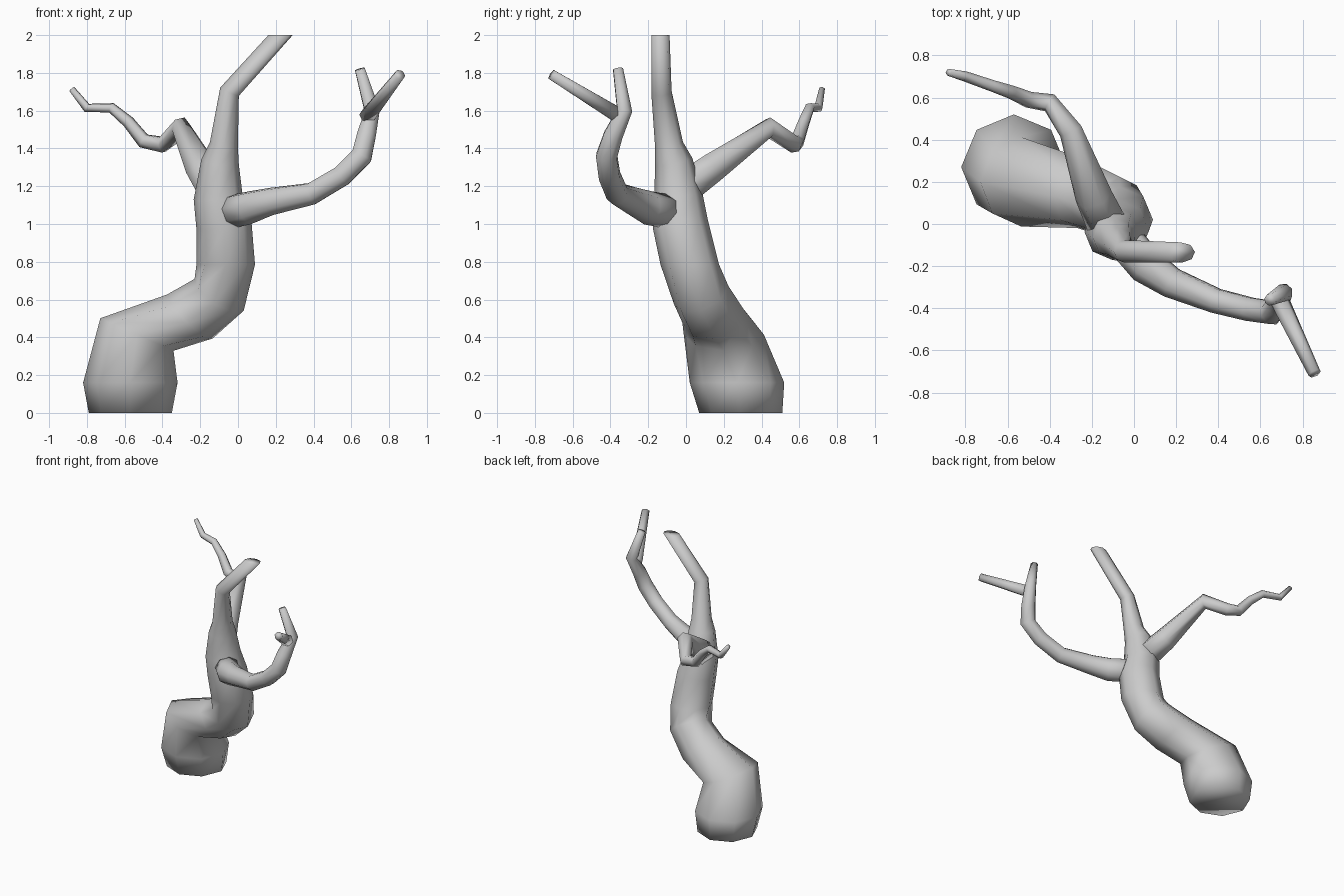
import bpy, bmesh, math
from mathutils import Vector

cube = bpy.data.objects.get("Cube")
if cube:
    bpy.data.objects.remove(cube, do_unlink=True)

# One plain grey for the whole tree
bark = bpy.data.materials.new("grey_bark")
bark.use_nodes = True
colour = (0.6, 0.6, 0.6, 1)
bark.diffuse_color = colour
bark.node_tree.nodes["Principled BSDF"].inputs["Base Color"].default_value = colour


def limb(name, path, sides, tilts={}, flat_top=False):
    """Sweep rings along (x, y, z, radius) points; tilts overrides ring normals."""
    points = [Vector(p[:3]) for p in path]
    steps = [(b - a).normalized() for a, b in zip(points, points[1:])]
    bm = bmesh.new()
    rings = []
    side = Vector((1, 0, 0))
    for i, centre in enumerate(points):
        before, after = steps[max(i - 1, 0)], steps[min(i, len(steps) - 1)]
        normal = Vector(tilts.get(i, before + after)).normalized()
        side = (side - normal * side.dot(normal)).normalized()
        up = normal.cross(side)
        ring = []
        for k in range(sides):
            a = math.tau * k / sides
            ring.append(bm.verts.new(centre + path[i][3] * (side * math.cos(a) + up * math.sin(a))))
        rings.append(ring)
    # Cut the end level by sliding its ring along the last segment
    if flat_top:
        d = steps[-1]
        for v in rings[-1]:
            v.co += d * ((points[-1].z - v.co.z) / d.z)
    for low, high in zip(rings, rings[1:]):
        for k in range(sides):
            n = (k + 1) % sides
            bm.faces.new((low[k], low[n], high[n], high[k]))
    bm.faces.new(rings[0][::-1])
    bm.faces.new(rings[-1])
    mesh = bpy.data.meshes.new(name)
    bm.to_mesh(mesh)
    bm.free()
    mesh.materials.append(bark)
    mesh.shade_smooth()
    obj = bpy.data.objects.new(name, mesh)
    bpy.context.collection.objects.link(obj)
    return obj


# Bulbous base, leaning trunk and the bent top
limb("trunk", [
    (-0.57, 0.29, 0, 0.22), (-0.57, 0.27, 0.16, 0.25), (-0.535, 0.2, 0.415, 0.212),
    (-0.255, 0.145, 0.51, 0.168), (-0.1, 0.08, 0.625, 0.155), (-0.065, 0.02, 0.785, 0.155),
    (-0.075, -0.03, 1.0, 0.147), (-0.105, -0.04, 1.14, 0.13), (-0.095, -0.065, 1.33, 0.1),
    (-0.075, -0.09, 1.42, 0.075), (-0.045, -0.13, 1.7, 0.054), (0.225, -0.135, 2.0, 0.048),
], 8, {0: (0, 0, 1), 1: (0, 0, 1), 2: (0.4, 0, 0.9), 3: (0.7, -0.2, 0.7), 5: (0, 0, 1)}, True)

# Long branch sweeping out and up on the left
limb("left_branch", [
    (-0.06, -0.06, 1.06, 0.09), (0.06, -0.2, 1.085, 0.09), (0.18, -0.28, 1.12, 0.075),
    (0.39, -0.365, 1.16, 0.062), (0.55, -0.405, 1.255, 0.06), (0.655, -0.42, 1.36, 0.06),
    (0.68, -0.385, 1.47, 0.054), (0.71, -0.325, 1.6, 0.043), (0.645, -0.36, 1.82, 0.028),
], 8)

# Forward twig forking from the long branch
limb("left_twig", [(0.685, -0.35, 1.57, 0.047), (0.857, -0.71, 1.79, 0.031)], 6)

# Crooked branch at the back right
limb("right_branch", [
    (-0.12, -0.02, 1.18, 0.1), (-0.19, 0.13, 1.29, 0.09), (-0.3, 0.44, 1.51, 0.057),
    (-0.4, 0.575, 1.42, 0.046), (-0.5, 0.59, 1.44, 0.04), (-0.58, 0.625, 1.54, 0.033),
    (-0.67, 0.655, 1.615, 0.028), (-0.8, 0.7, 1.615, 0.025), (-0.88, 0.72, 1.715, 0.017),
], 6)
